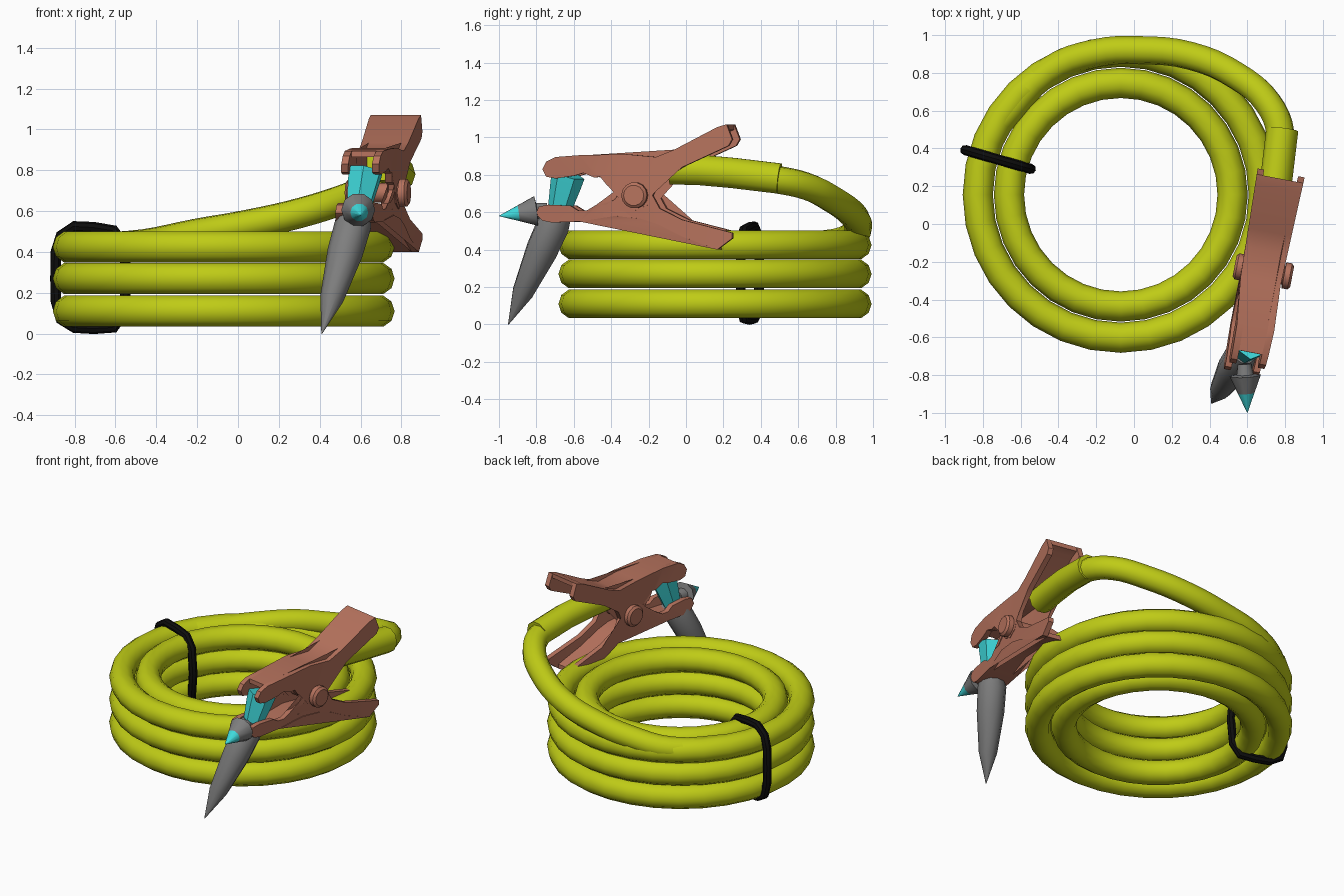
import bpy, bmesh, math
from mathutils import Vector

if "Cube" in bpy.data.objects:
    bpy.data.objects.remove(bpy.data.objects["Cube"])


def material(name, rgb):
    m = bpy.data.materials.new(name)
    m.diffuse_color = (*rgb, 1)
    m.use_nodes = True
    m.node_tree.nodes["Principled BSDF"].inputs["Base Color"].default_value = m.diffuse_color
    return m


GREEN = material("yellow_green_rubber", (0.52, 0.60, 0.008))
COPPER = material("copper", (0.47, 0.17, 0.11))
GREY = material("grey_metal", (0.21, 0.21, 0.21))
CYAN = material("cyan", (0.05, 0.70, 0.72))
BLACK = material("black_tie", (0.004, 0.004, 0.004))


def finish(ob, mat, angle=40):
    ob.data.materials.append(mat)
    bpy.ops.object.select_all(action='DESELECT')
    ob.select_set(True)
    bpy.context.view_layer.objects.active = ob
    if ob.type == 'CURVE':
        bpy.ops.object.convert(target='MESH')
        ob = bpy.context.object
    bpy.ops.object.shade_smooth_by_angle(angle=math.radians(angle))
    return ob


def mesh_object(name, bm, mat, angle=40):
    bmesh.ops.recalc_face_normals(bm, faces=bm.faces)
    me = bpy.data.meshes.new(name)
    bm.to_mesh(me)
    bm.free()
    ob = bpy.data.objects.new(name, me)
    bpy.context.collection.objects.link(ob)
    return finish(ob, mat, angle)


def tube(name, pts, radius, mat, closed=False, smooth=False, res=3):
    cu = bpy.data.curves.new(name, 'CURVE')
    cu.dimensions = '3D'
    cu.bevel_depth = radius
    cu.bevel_resolution = res
    cu.use_fill_caps = True
    cu.resolution_u = 4
    sp = cu.splines.new('BEZIER' if smooth else 'POLY')
    if smooth:
        sp.bezier_points.add(len(pts) - 1)
        for bp, p in zip(sp.bezier_points, pts):
            bp.co = p
            bp.handle_left_type = bp.handle_right_type = 'AUTO'
    else:
        sp.points.add(len(pts) - 1)
        for q, p in zip(sp.points, pts):
            q.co = (*p, 1)
    sp.use_cyclic_u = closed
    ob = bpy.data.objects.new(name, cu)
    bpy.context.collection.objects.link(ob)
    return finish(ob, mat)


def lathe(name, start, end, stations, sides, mat, angle=40):
    """Round solid along an axis; stations are (fraction, radius)."""
    start, end = Vector(start), Vector(end)
    rot = (end - start).to_track_quat('Z', 'Y')
    bm = bmesh.new()
    rings = []
    for t, r in stations:
        c = start.lerp(end, t)
        rings.append([bm.verts.new(c + rot @ Vector((
            r * math.cos(2 * math.pi * i / sides), r * math.sin(2 * math.pi * i / sides), 0)))
            for i in range(sides)])
    for a, b in zip(rings, rings[1:]):
        for i in range(sides):
            j = (i + 1) % sides
            bm.faces.new((a[i], a[j], b[j], b[i]))
    bm.faces.new(rings[0])
    bm.faces.new(rings[-1])
    return mesh_object(name, bm, mat, angle)


# Coiled cable: three layers of an outer and an inner turn
CX, CY = -0.07, 0.155
for layer, z in enumerate((0.11, 0.27, 0.425)):
    for side, r in (("outer", 0.757), ("inner", 0.592)):
        ring = [(CX + r * math.cos(a), CY + r * math.sin(a), z)
                for a in (2 * math.pi * i / 32 for i in range(32))]
        tube(f"cable_coil_{side}_{layer + 1}", ring, 0.08, GREEN, closed=True)

# Free end rising to the clamp, and its thicker sleeve
tube("cable_lead", [(-0.72, 0.53, 0.425), (-0.45, 0.81, 0.44), (-0.2, 0.905, 0.49), (0.03, 0.92, 0.53),
                    (0.3, 0.89, 0.59), (0.55, 0.78, 0.67), (0.71, 0.64, 0.74), (0.775, 0.48, 0.775),
                    (0.76, 0.35, 0.79)], 0.075, GREEN, smooth=True)
tube("cable_sleeve", [(0.785, 0.5, 0.78), (0.755, 0.25, 0.81), (0.72, 0.08, 0.825), (0.69, -0.08, 0.83)],
     0.085, GREEN)

# Tie strap around the bundle
d = Vector((math.cos(math.radians(164)), math.sin(math.radians(164)), 0))
strap = [(0.56, 0.03), (0.66, 0.025), (0.76, 0.03), (0.83, 0.07), (0.855, 0.16), (0.857, 0.27),
         (0.855, 0.4), (0.83, 0.48), (0.76, 0.525), (0.66, 0.52), (0.56, 0.505), (0.51, 0.44),
         (0.495, 0.27), (0.51, 0.1)]
tube("tie_strap", [Vector((CX, CY, z)) + d * r for r, z in strap], 0.027, BLACK, closed=True, res=2)


# Clamp: side profiles as (y, z), placed on an axis turned slightly sideways
SLOPE = 0.19
W = Vector((0.982, -0.187, 0))


def place(y, z, side):
    return Vector((0.68 + SLOPE * (y + 0.25) + 0.1 * (z - 0.7) * (y < -0.4), y, z)) + W * side


def half(y):
    return 0.118 + 0.032 * y


def arm(name, outer, inner):
    """Two cheeks cut to the profile, joined by a bent back plate."""
    bm = bmesh.new()
    loop = outer + inner
    n = len(loop)
    for s in (-1, 1):
        a = [bm.verts.new(place(y, z, s * half(y))) for y, z in loop]
        b = [bm.verts.new(place(y, z, s * (half(y) - 0.035))) for y, z in loop]
        caps = [bm.faces.new(a), bm.faces.new(b)]
        for i in range(n):
            j = (i + 1) % n
            bm.faces.new((a[i], a[j], b[j], b[i]))
        bmesh.ops.triangulate(bm, faces=caps)
    # Back plate follows the outer edge, offset inwards
    mid = sum(z for _, z in loop) / n
    inward = -0.03 if mid > 0.7 else 0.03
    rows = []
    for y, z in outer[:-1]:
        h = half(y) - 0.006
        rows.append([bm.verts.new(place(y, zz, s)) for zz, s in (
            (z, -h), (z, h), (z + inward, h), (z + inward, -h))])
    for p, q in zip(rows, rows[1:]):
        for i in range(4):
            j = (i + 1) % 4
            bm.faces.new((p[i], p[j], q[j], q[i]))
    bm.faces.new(rows[0])
    bm.faces.new(rows[-1])
    return mesh_object(name, bm, COPPER, 35)


arm("clamp_upper_arm",
    [(0.24, 1.07), (0.19, 1.055), (-0.04, 0.935), (-0.14, 0.895), (-0.3, 0.91), (-0.55, 0.905),
     (-0.68, 0.895), (-0.73, 0.87)],
    [(-0.75, 0.83), (-0.73, 0.79), (-0.68, 0.78), (-0.58, 0.795), (-0.53, 0.81), (-0.47, 0.785),
     (-0.44, 0.79), (-0.4, 0.74), (-0.35, 0.73), (-0.31, 0.64), (-0.25, 0.61), (-0.18, 0.64),
     (-0.13, 0.75), (0.0, 0.84), (0.25, 0.955), (0.27, 0.99)])
arm("clamp_lower_arm",
    [(0.19, 0.4), (0.0, 0.47), (-0.13, 0.535), (-0.22, 0.565), (-0.36, 0.58), (-0.55, 0.55),
     (-0.7, 0.545), (-0.75, 0.555)],
    [(-0.785, 0.59), (-0.77, 0.63), (-0.72, 0.64), (-0.6, 0.635), (-0.56, 0.61), (-0.51, 0.61),
     (-0.46, 0.64), (-0.41, 0.64), (-0.36, 0.67), (-0.31, 0.75), (-0.25, 0.77), (-0.18, 0.73),
     (-0.12, 0.62), (0.0, 0.56), (0.27, 0.49), (0.27, 0.46)])

# Pivot bolt with a head at both ends
lathe("pivot_bolt", place(-0.25, 0.69, -0.15), place(-0.25, 0.69, 0.16),
      [(0, 0.055), (0.04, 0.07), (0.14, 0.07), (0.15, 0.05), (0.85, 0.05), (0.86, 0.07), (0.96, 0.07),
       (1, 0.055)], 14, COPPER)

# Held spike: cyan wedge in the jaws, grey tapered body below
lathe("cyan_wedge", (0.625, -0.63, 0.80), (0.58, -0.69, 0.56), [(0, 0.09), (0.25, 0.083), (1, 0.055)], 6, CYAN, 20)
lathe("ground_spike", (0.585, -0.675, 0.61), (0.41, -0.95, 0.0),
      [(0, 0.07), (0.12, 0.09), (0.35, 0.087), (0.72, 0.058), (1, 0.002)], 10, GREY)

# Small forward point with a cyan tip
point = lathe("forward_point", (0.585, -0.74, 0.615), (0.60, -1.0, 0.58),
              [(0, 0.035), (0.22, 0.045), (0.24, 0.083), (0.6, 0.044), (1, 0.001)], 10, GREY)
point.data.materials.append(CYAN)
for f in point.data.polygons:
    if f.center.y < -0.9:
        f.material_index = 1
